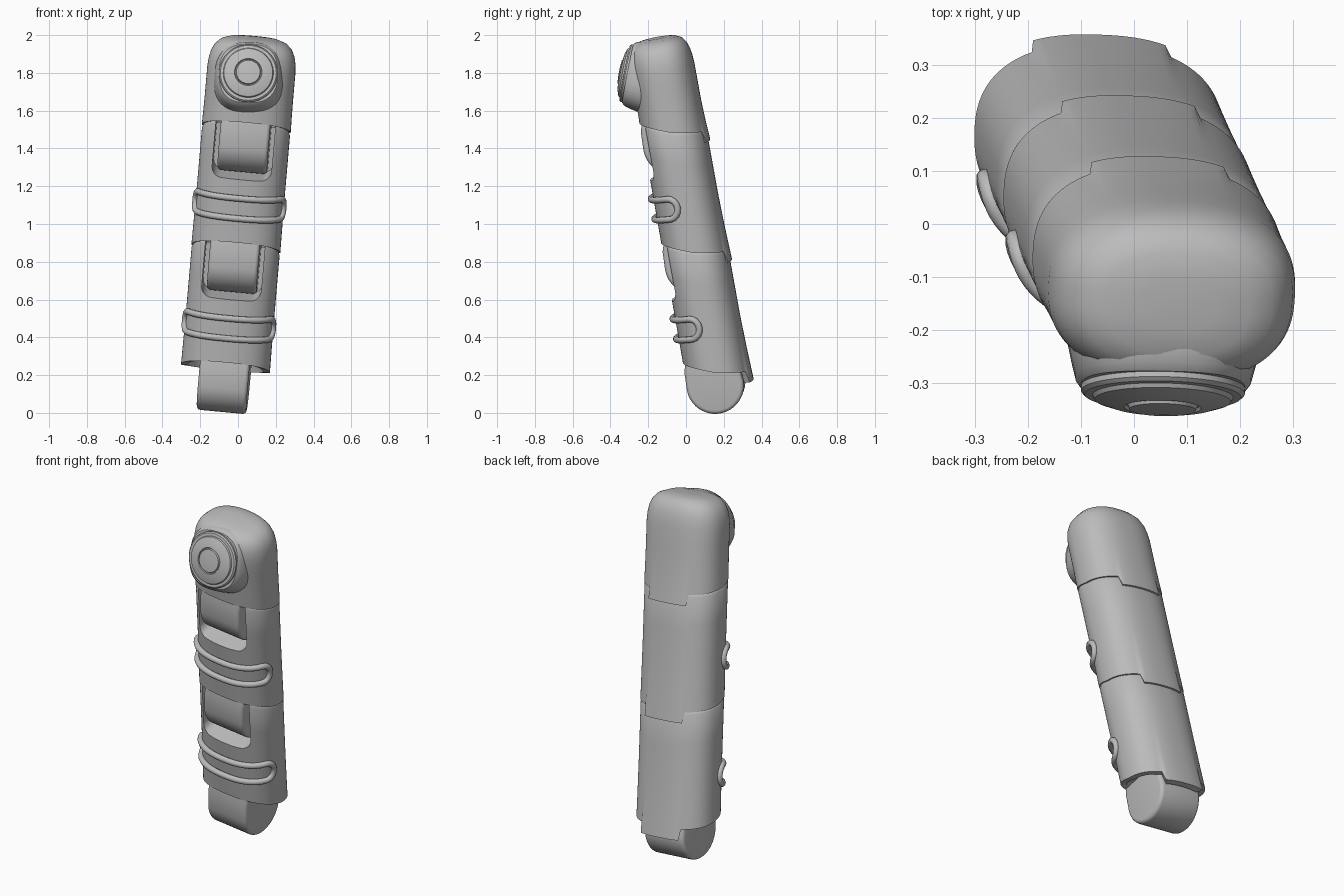
import bpy, bmesh
from math import sin, cos, pi, radians
from mathutils import Vector, Matrix

if "Cube" in bpy.data.objects:
    bpy.data.objects.remove(bpy.data.objects["Cube"])

grey = bpy.data.materials.new("plain grey")
grey.use_nodes = True
GREY = (0.5, 0.5, 0.5, 1)
grey.diffuse_color = GREY
grey.node_tree.nodes["Principled BSDF"].inputs["Base Color"].default_value = GREY

# Leaning axis of the whole finger, with a joint at every PITCH along it
AXIS = Vector((0.085, -0.1776, 0.98)).normalized()
BASE = Vector((-0.073, 0.178, 0.16))
PITCH = 0.6477
SIDES = 96


def frame(origin, z, yaw=0.0):
    x = Vector((1, 0, 0))
    x = (x - z * x.dot(z)).normalized()
    m = Matrix((x, z.cross(x), z)).transposed().to_4x4()
    return Matrix.Translation(origin) @ m @ Matrix.Rotation(yaw, 4, "Z")


def joint(i):
    return frame(BASE + AXIS * PITCH * i, AXIS, radians(-3))


def finish(name, bm, matrix, angle=35):
    bmesh.ops.recalc_face_normals(bm, faces=bm.faces[:])
    mesh = bpy.data.meshes.new(name)
    bm.to_mesh(mesh)
    bm.free()
    mesh.materials.append(grey)
    ob = bpy.data.objects.new(name, mesh)
    bpy.context.collection.objects.link(ob)
    ob.matrix_world = matrix
    smooth(ob, angle)
    return ob


def smooth(ob, angle=35):
    bpy.ops.object.select_all(action="DESELECT")
    ob.select_set(True)
    bpy.context.view_layer.objects.active = ob
    bpy.ops.object.shade_smooth_by_angle(angle=radians(angle))


def oval(t, a, b, n=2.4):
    c, s = cos(t), sin(t)
    return (a * abs(c) ** (2 / n) * (1 if c > 0 else -1),
            b * abs(s) ** (2 / n) * (1 if s > 0 else -1))


def loft(rings):
    """Skin closed rings of points and fan both ends."""
    bm = bmesh.new()
    loops = [[bm.verts.new(p) for p in ring] for ring in rings]
    n = len(loops[0])
    for lo, hi in zip(loops, loops[1:]):
        for i in range(n):
            j = (i + 1) % n
            bm.faces.new((lo[i], lo[j], hi[j], hi[i]))
    for loop in (loops[0], loops[-1]):
        mid = bm.verts.new(sum((v.co for v in loop), Vector()) / n)
        for i in range(n):
            bm.faces.new((loop[i], loop[(i + 1) % n], mid))
    return bm


def is_tab(x, y):
    return y > 0 and abs(x) < 0.13


def skirt(x, y, tab=True):
    """Height of a segment's lower edge: raised in front, tab at the back."""
    if tab and is_tab(x, y):
        return -0.015
    return 0.075 - 0.38 * y if y < 0 else 0.075 - 0.2 * y


W, D = 0.234, 0.17


def shell(name, i, top, crown):
    angles = [2 * pi * k / SIDES for k in range(SIDES)]
    rings = []
    # inner lip of the skirt
    rings.append([Vector((*oval(t, W * .8, D * .8), 0.13)) for t in angles])
    rings.append([Vector((x * .86, y * .86, skirt(x, y)))
                  for x, y in (oval(t, W, D) for t in angles)])
    for f in (0, .08, .25, .5, .75, 1):
        ring = []
        for t in angles:
            x, y = oval(t, W, D)
            z0 = skirt(x, y)
            z = z0 + (top(x, y) - z0) * f
            k = 1 + (0.06 if is_tab(x, y) else 0.01) * max(0, 1 - f * 2.5)
            ring.append(Vector((x * k, y * k, z)))
        rings.append(ring)
    # rounded crown above the wall
    for k, dz in crown:
        rings.append([Vector((p.x * k, p.y * k, p.z + dz)) for p in rings[7]])
    return finish(name, loft(rings), joint(i))


def box_cutter(i):
    bm = bmesh.new()
    bmesh.ops.create_cube(bm, size=1, matrix=Matrix.Translation((0, -.2, .115))
                          @ Matrix.Diagonal((.316, .4, .57, 1)))
    edges = [e for e in bm.edges if all(v.co.z < 0 for v in e.verts)
             and abs(e.verts[0].co.y - e.verts[1].co.y) > .1]
    bmesh.ops.bevel(bm, geom=edges, offset=.05, segments=6, affect="EDGES", profile=.5)
    for v in bm.verts:                       # floor slopes down to the front
        if v.co.z < 0:
            v.co.z += .12 * (v.co.y + .17)
    cutter = finish("pocket_cutter", bm, joint(i))
    cutter.hide_render = True
    cutter.hide_set(True)
    return cutter


def tongue(name, i):
    """Rounded hinge block hanging below a segment."""
    profile = [(-.02 + .152 * cos(a), .152 * sin(a))
               for a in (pi + pi * k / 24 for k in range(25))]
    profile += [(.11, .2), (-.135, .2), (-.168, .1)]
    bm = bmesh.new()
    face = bm.faces.new([bm.verts.new((-.132, y, z)) for y, z in profile])
    out = bmesh.ops.extrude_face_region(bm, geom=[face])
    for v in out["geom"]:
        if isinstance(v, bmesh.types.BMVert):
            v.co.x = .132
    rim = [e for e in bm.edges if abs(e.verts[0].co.x - e.verts[1].co.x) < .01]
    bmesh.ops.bevel(bm, geom=rim, offset=.02, segments=4, affect="EDGES", profile=.5)
    return finish(name, bm, joint(i), 40)


def wire_loop(name, i):
    """Tube loop wrapped round the front of a segment."""
    start, end, n, h = pi + .42, 2 * pi - .42, 28, .054
    path = []
    for side in (1, -1):
        for k in range(n + 1):
            f = k / n if side > 0 else 1 - k / n
            path.append((start + (end - start) * f, h * side))
        tip = end if side > 0 else start
        for k in range(1, 8):
            a = pi * k / 8
            path.append((tip + side * .25 * sin(a), side * h * cos(a)))
    curve = bpy.data.curves.new(name, "CURVE")
    curve.dimensions = "3D"
    curve.bevel_depth = .017
    curve.bevel_resolution = 3
    spline = curve.splines.new("POLY")
    spline.points.add(len(path) - 1)
    for p, (t, z) in zip(spline.points, path):
        p.co = (*oval(t, W + .003, D + .014), .325 + z, 1)
    spline.use_cyclic_u = True
    ob = bpy.data.objects.new(name, curve)
    bpy.context.collection.objects.link(ob)
    curve.materials.append(grey)
    ob.matrix_world = joint(i)
    bpy.ops.object.select_all(action="DESELECT")
    ob.select_set(True)
    bpy.context.view_layer.objects.active = ob
    bpy.ops.object.convert(target="MESH")
    smooth(bpy.context.object, 60)


# Two finger segments, each with a front pocket for the next hinge
for i, part in enumerate(("lower", "middle")):
    body = shell(part + "_segment", i,
                 lambda x, y: PITCH - .015 + skirt(x, y, False),
                 ((.97, .015), (.92, .028), (.85, .035)))
    cut = body.modifiers.new("pocket", "BOOLEAN")
    cut.object = box_cutter(i + 1)
    cut.operation = "DIFFERENCE"
    cut.solver = "EXACT"
    bpy.context.view_layer.objects.active = body
    bpy.ops.object.modifier_apply(modifier=cut.name)
    smooth(body)
    tongue(part + "_hinge", i)
    wire_loop(part + "_wire_loop", i)

# Fingertip
shell("fingertip", 2, lambda x, y: .40,
      ((.985, .04), (.95, .08), (.88, .115), (.76, .143), (.58, .159), (.3, .166)))
tongue("fingertip_hinge", 2)

# Boss and round stepped cap facing forward and slightly up
disc = frame(Vector((.055, -.308, 1.797)), Vector((-.02, -.98, .19)).normalized())
boss = [(-.24, .205, .2), (-.17, .2, .2), (-.1, .186, .192), (-.05, .175, .182),
        (-.015, .166, .172), (.0, .155, .158)]
finish("cap_boss", loft([[Vector((*oval(2 * pi * k / 64, a, b, 2.6), s)) for k in range(64)]
                         for s, a, b in boss]), disc)
steps = [(.155, -.02), (.155, .01), (.148, .017), (.133, .018), (.129, .026), (.1, .036),
         (.073, .04), (.07, .034), (.066, .034), (.063, .044), (.03, .047)]
finish("round_cap", loft([[Vector((r * cos(2 * pi * k / 64), r * sin(2 * pi * k / 64), s))
                           for k in range(64)] for r, s in steps]), disc, 25)
